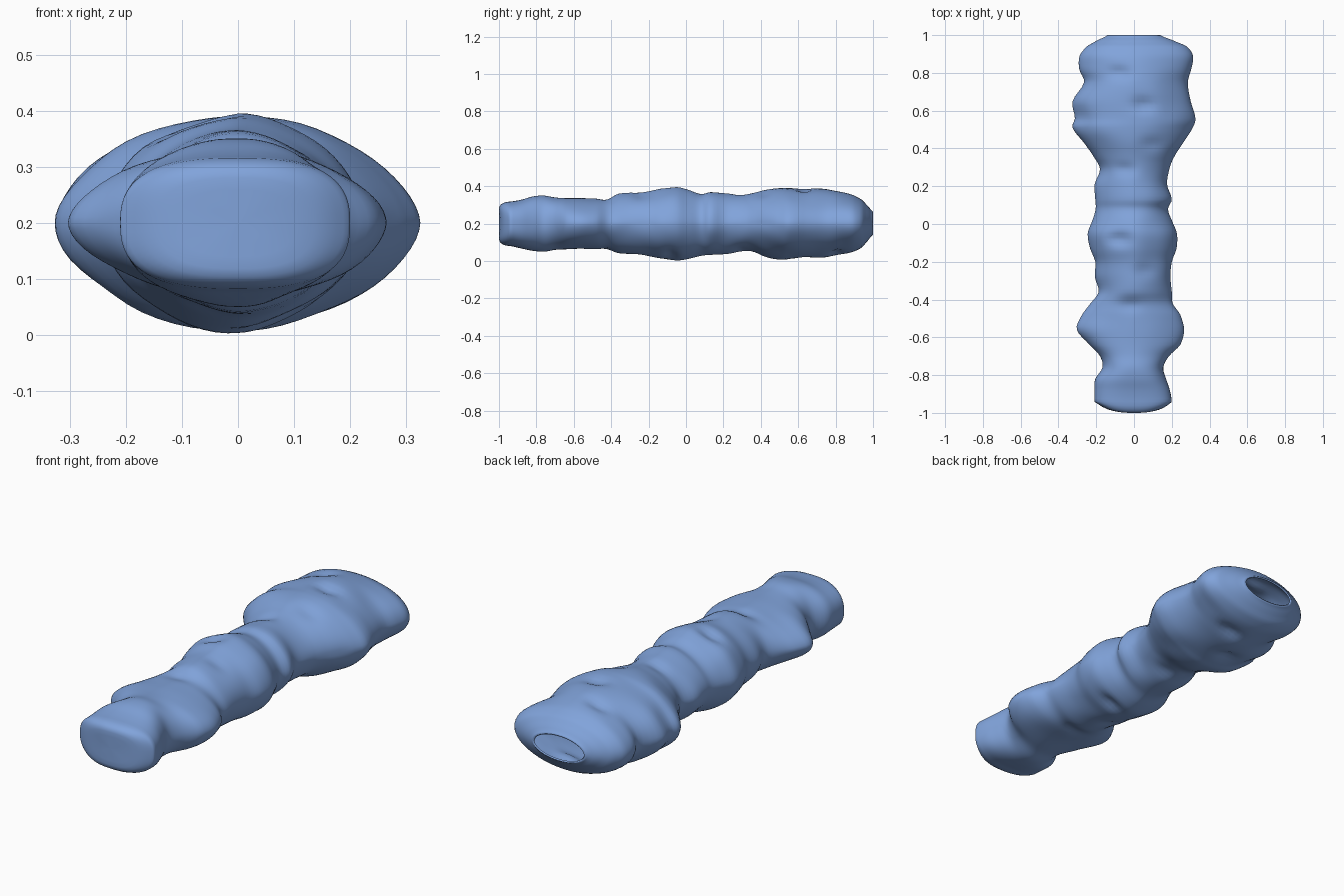
import bpy, bmesh, math
from mathutils import Vector, noise

if "Cube" in bpy.data.objects:
    bpy.data.objects.remove(bpy.data.objects["Cube"])

# Stations along the body: y, left half-width, right half-width, top z, bottom z
S = [(-.94, .21, .20, .318, .08), (-.88, .21, .19, .328, .067), (-.82, .205, .17, .345, .055),
     (-.76, .167, .155, .35, .05), (-.70, .18, .185, .34, .06), (-.64, .235, .245, .336, .063),
     (-.56, .303, .265, .336, .066), (-.48, .275, .245, .335, .062), (-.42, .23, .205, .337, .056),
     (-.36, .187, .20, .36, .042), (-.28, .207, .193, .367, .036), (-.20, .205, .20, .373, .026),
     (-.13, .232, .225, .388, .013), (-.05, .245, .227, .397, .002), (.02, .22, .20, .378, .013),
     (.08, .203, .18, .358, .028), (.13, .205, .20, .368, .033), (.21, .208, .175, .362, .037),
     (.29, .18, .187, .358, .045), (.35, .21, .21, .362, .052), (.43, .265, .26, .382, .02),
     (.51, .325, .31, .39, .007), (.56, .313, .325, .39, .012), (.65, .325, .30, .39, .016),
     (.75, .265, .285, .385, .02), (.82, .29, .303, .373, .033), (.89, .288, .313, .354, .048),
     (.94, .25, .28, .328, .072), (.975, .19, .20, .292, .112), (1.0, .14, .14, .265, .14)]
# Soft dents: x, y, depth
DENTS = [(-.08, .80, .022), (.05, .63, .022), (-.05, .29, .018), (-.08, -.08, .025),
         (-.02, -.43, .014), (.06, -.25, .012), (.10, .42, .014)]
SIDES = 64


def station(k, t):
    """Smooth curve through the stations."""
    p = [S[min(max(k + d, 0), len(S) - 1)] for d in (-1, 0, 1, 2)]
    v = [.5 * (2 * b + (c - a) * t + (2 * a - 5 * b + 4 * c - d) * t * t
               + (3 * b - a - 3 * c + d) * t ** 3) for a, b, c, d in zip(*p)]
    v[0] = p[1][0] + (p[2][0] - p[1][0]) * t
    return v


def section(y, left, right, top, bottom):
    """Pointed lens section in the middle, boxier near the front end."""
    n = 1.78 + .9 * math.exp(-((y + 1) / .22) ** 2) + .25 * max(0, (y - .85) / .15)
    mid, ring = .2, []
    for i in range(SIDES):
        a = 2 * math.pi * i / SIDES
        c, s = math.cos(a), math.sin(a)
        x = math.copysign(abs(c) ** (2 / n), c) * (right if c > 0 else left)
        h = math.copysign(abs(s) ** (2 / n), s) * (top - mid if s > 0 else mid - bottom)
        # dents and faint lumps, fading out at both ends and at the silhouette
        fade = min(1, (1 - y) * 6, (y + .94) * 6)
        for dx, dy, depth in DENTS:
            px = dx if s > 0 else -dx
            g = math.exp(-((x - px) / .06) ** 2 - ((y - dy) / .035) ** 2)
            h *= 1 - g * depth / .18 * fade
        lump = noise.noise(Vector((x * 6, y * 7, h * 6 + 3))) * .05 * fade * abs(math.sin(2 * a))
        ring.append((x * (1 + lump), y, mid + h * (1 + lump)))
    return ring


bm = bmesh.new()
rings = []

# Rounded front cap
first = section(*S[0])
for s in (.04, .25, .5, .68, .8, .88, .94, .98):
    ring = []
    for x, y, z in first:
        bulge = 1 - (abs(x) * s / .22) ** 2.5
        edge = math.sqrt(1 - max(0, (s - .7) / .3) ** 2)
        ring.append((x * s, -.94 - .06 * bulge * edge, .2 + (z - .2) * s))
    rings.append(ring)

# Lumpy body, left open at the back
for k in range(len(S) - 1):
    for j in range(4):
        rings.append(section(*station(k, j / 4)))
rings.append(section(*S[-1]))

verts = [[bm.verts.new(p) for p in r] for r in rings]
for a, b in zip(verts, verts[1:]):
    for i in range(SIDES):
        j = (i + 1) % SIDES
        bm.faces.new((a[i], a[j], b[j], b[i]))
bm.faces.new(verts[0][::-1])
bmesh.ops.recalc_face_normals(bm, faces=bm.faces[:])

mesh = bpy.data.meshes.new("hollow_body")
bm.to_mesh(mesh)
bm.free()
body = bpy.data.objects.new("hollow_body", mesh)
bpy.context.collection.objects.link(body)

blue = bpy.data.materials.new("soft blue")
blue.diffuse_color = (.22, .37, .71, 1)
blue.use_nodes = True
blue.node_tree.nodes["Principled BSDF"].inputs["Base Color"].default_value = blue.diffuse_color
mesh.materials.append(blue)

# Thin wall
wall = body.modifiers.new("wall", "SOLIDIFY")
wall.thickness = .008
wall.offset = -1

bpy.context.view_layer.objects.active = body
body.select_set(True)
bpy.ops.object.shade_smooth_by_angle(angle=math.radians(50))
